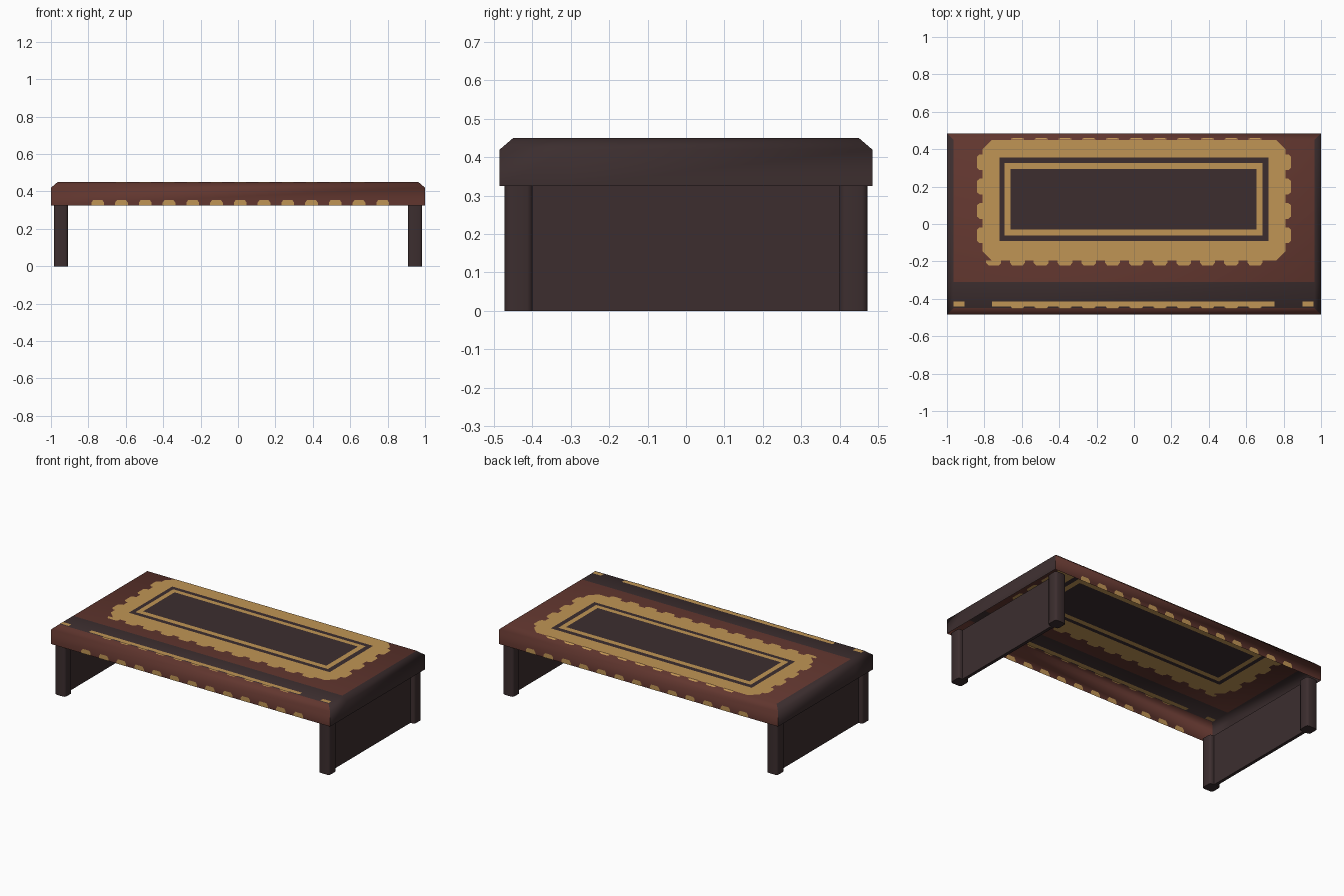
import bpy, bmesh
from mathutils import Vector

if "Cube" in bpy.data.objects:
    bpy.data.objects.remove(bpy.data.objects["Cube"], do_unlink=True)


def material(name, rgb):
    m = bpy.data.materials.new(name)
    m.use_nodes = True
    m.diffuse_color = (*rgb, 1)
    bsdf = m.node_tree.nodes["Principled BSDF"]
    bsdf.inputs["Base Color"].default_value = (*rgb, 1)
    bsdf.inputs["Roughness"].default_value = 0.8
    return m


RED = material("red brown wood", (0.12, 0.037, 0.028))
DARK = material("dark wood", (0.045, 0.027, 0.028))
GOLD = material("gold inlay", (0.53, 0.30, 0.09))

X, Y = 1.0, 0.485                  # tabletop half size
LOW, EDGE, TOP = 0.325, 0.42, 0.45  # apron bottom, chamfer start, top
CHAMFER = 0.035
PITCH = 0.127                      # scallop spacing


def finish(name, bm, mats, smooth=None):
    me = bpy.data.meshes.new(name)
    bm.to_mesh(me)
    bm.free()
    for m in mats:
        me.materials.append(m)
    ob = bpy.data.objects.new(name, me)
    bpy.context.collection.objects.link(ob)
    if smooth:
        bpy.ops.object.select_all(action='DESELECT')
        ob.select_set(True)
        bpy.context.view_layer.objects.active = ob
        bpy.ops.object.shade_smooth_by_angle(angle=smooth)
    return ob


def box(name, centre, size, mat, bevel=0):
    bm = bmesh.new()
    bmesh.ops.create_cube(bm, size=1)
    for v in bm.verts:
        v.co = Vector(centre) + Vector(a * b for a, b in zip(v.co, size))
    if bevel:
        upright = [e for e in bm.edges if abs(e.verts[0].co.z - e.verts[1].co.z) > 0.1]
        bmesh.ops.bevel(bm, geom=upright, offset=bevel, segments=2, profile=0.5, affect='EDGES')
    return finish(name, bm, [mat], 1.05 if bevel else None)


def inlay(name, polygons, mat, lift=0.001):
    """Flat polygons laid on both faces of the thin tabletop shell."""
    bm = bmesh.new()
    for pts in polygons:
        pts = [Vector(p) for p in pts]
        n = (pts[1] - pts[0]).cross(pts[2] - pts[0]).normalized()
        for s in (lift, -lift):
            order = pts if s > 0 else pts[::-1]
            bm.faces.new([bm.verts.new(p + n * s) for p in order])
    return finish(name, bm, [mat])


def rect(x0, x1, y0, y1, cut=0.0):
    """Counter-clockwise rectangle on the top, optionally with cut corners."""
    if not cut:
        pts = [(x0, y0), (x1, y0), (x1, y1), (x0, y1)]
    else:
        pts = [(x0 + cut, y0), (x1 - cut, y0), (x1, y0 + cut), (x1, y1 - cut),
               (x1 - cut, y1), (x0 + cut, y1), (x0, y1 - cut), (x0, y0 + cut)]
    return [(x, y, TOP) for x, y in pts]


def tooth(base, along, out, width, depth):
    """Scallop standing on an edge: base point, edge and outward directions."""
    b, a, o = Vector(base), Vector(along), Vector(out).normalized()
    h = width / 2
    return [b + a * h, b + a * h + o * depth * 0.5, b + a * h * 0.7 + o * depth,
            b - a * h * 0.7 + o * depth, b - a * h + o * depth * 0.5, b - a * h]


# Tabletop: open shell with chamfered upper rim
bm = bmesh.new()
rings = []
for inset, z in ((0, LOW), (0, EDGE), (CHAMFER, TOP)):
    x, y = X - inset, Y - inset
    rings.append([bm.verts.new(p) for p in ((-x, -y, z), (x, -y, z), (x, y, z), (-x, y, z))])
for lower, upper in zip(rings, rings[1:]):
    for i in range(4):
        j = (i + 1) % 4
        bm.faces.new((lower[i], lower[j], upper[j], upper[i]))
bm.faces.new(rings[-1])
BAND = -0.31
bmesh.ops.bisect_plane(bm, geom=bm.verts[:] + bm.edges[:] + bm.faces[:],
                       plane_co=(0, BAND, 0), plane_no=(0, 1, 0))
bm.normal_update()
for f in bm.faces:
    in_band = f.normal.z > 0.9 and f.calc_center_median().y < BAND
    f.material_index = int(abs(f.normal.x) > 0.5 or in_band)
finish("tabletop", bm, [RED, DARK], 1.05)

# Legs and end panels
for side, sx in (("left", 1), ("right", -1)):
    for end, sy in (("front", -1), ("back", 1)):
        box(f"{end}_{side}_leg", (sx * 0.947, sy * 0.436, 0.163), (0.076, 0.073, 0.326), DARK, 0.014)
    box(f"{side}_end_panel", (sx * 0.947, 0, 0.163), (0.02, 0.82, 0.326), DARK)

# Gold frame with scalloped rim
columns = [0.012 + PITCH * i for i in range(-6, 7)]
frame = [rect(-0.81, 0.81, -0.195, TOP, 0.05)]
back_slope = (0, CHAMFER, EDGE - TOP)
front_slope = (0, -CHAMFER, EDGE - TOP)
for x in columns:
    if abs(x) < 0.77:
        frame.append(tooth((x, -0.195, TOP), (-1, 0, 0), (0, -1, 0), 0.08, 0.026))
    if abs(x) < 0.72:
        frame.append(tooth((x, Y - CHAMFER, TOP), (1, 0, 0), back_slope, 0.07, 0.012))
for i in range(4):
    y = -0.06 + 0.13 * i
    for s in (1, -1):
        frame.append(tooth((s * 0.81, y, TOP), (0, s, 0), (s, 0, 0), 0.085, 0.03))
inlay("gold_frame", frame, GOLD)

# Nested border lines and centre panel
inlay("dark_border_line", [rect(-0.72, 0.72, -0.09, 0.355)], DARK, 0.002)
inlay("gold_border_line", [rect(-0.692, 0.688, -0.062, 0.325)], GOLD, 0.003)
inlay("centre_panel", [rect(-0.66, 0.655, -0.03, 0.293)], DARK, 0.004)

# Gold trim on the front dark band
trim = [rect(-0.76, 0.75, -0.442, -0.415),
        rect(-0.965, -0.905, -0.442, -0.415), rect(0.9, 0.96, -0.442, -0.415)]
for x in columns:
    if abs(x) < 0.72:
        trim.append(tooth((x, -0.442, TOP), (-1, 0, 0), (0, -1, 0), 0.07, 0.008))
        trim.append(tooth((x, CHAMFER - Y, TOP), (-1, 0, 0), front_slope, 0.06, 0.006))
inlay("front_band_trim", trim, GOLD)

# Gold scallops along the lower rim of the front and back aprons
for end, s in (("front", -1), ("back", 1)):
    teeth = [tooth((x, s * Y, LOW), (s, 0, 0), (0, 0, 1), 0.068, 0.03) for x in columns]
    inlay(f"{end}_apron_scallops", teeth, GOLD)
